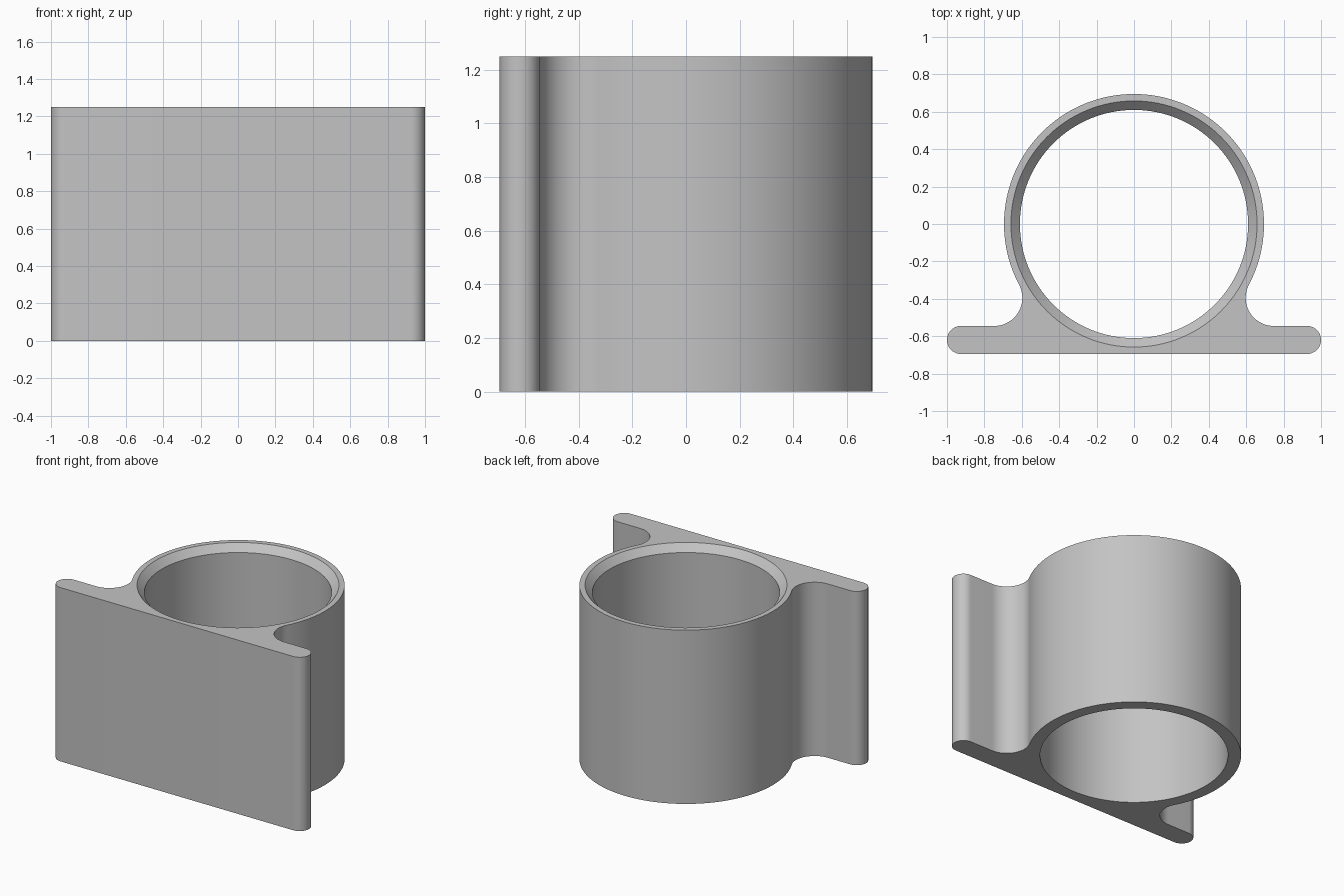
import bpy
import bmesh
from math import sin, cos, radians, degrees, atan2, sqrt

cube = bpy.data.objects.get("Cube")
if cube:
    bpy.data.objects.remove(cube, do_unlink=True)

# Main dimensions
HEIGHT = 1.25
OUTER = 0.695
BORE = 0.61
CHAMFER = 0.05
PLATE = 0.15          # thickness of the mounting plate
FILLET = 0.15
TIP = PLATE / 2


def arc(cx, cy, r, start, end, steps):
    """Points along an arc, angles in degrees."""
    angles = [radians(start + (end - start) * i / steps) for i in range(steps + 1)]
    return [(cx + r * cos(a), cy + r * sin(a)) for a in angles]


def ring(bm, points, z):
    return [bm.verts.new((x, y, z)) for x, y in points]


def wall(bm, a, b):
    for i in range(len(a)):
        j = (i + 1) % len(a)
        bm.faces.new((a[i], a[j], b[j], b[i]))


def cap(bm, outer, inner):
    edges = [bm.edges.get((loop[i - 1], loop[i]))
             for loop in (outer, inner) for i in range(len(loop))]
    bmesh.ops.triangle_fill(bm, edges=edges, use_beauty=True)


# Half outline: tube, fillet into the plate, rounded plate tip
fillet_y = -OUTER + PLATE + FILLET
fillet_x = sqrt((OUTER + FILLET) ** 2 - fillet_y ** 2)
tangent = degrees(atan2(fillet_y, fillet_x))
half = arc(0, 0, OUTER, 90, tangent, 48)
half += arc(fillet_x, fillet_y, FILLET, 180 + tangent, 270, 20)[1:]
half += arc(1 - TIP, -OUTER + TIP, TIP, 90, -90, 20)
outline = half + [(-x, y) for x, y in reversed(half[1:])]

bore = arc(0, 0, BORE, 0, 360, 128)[:-1]
mouth = arc(0, 0, BORE + CHAMFER - 0.002, 0, 360, 128)[:-1]

# Bracket body with a through bore, chamfered at the top
bm = bmesh.new()
outer_low = ring(bm, outline, 0)
outer_high = ring(bm, outline, HEIGHT)
bore_low = ring(bm, bore, 0)
bore_high = ring(bm, bore, HEIGHT - CHAMFER)
mouth_rim = ring(bm, mouth, HEIGHT)
wall(bm, outer_low, outer_high)
wall(bm, bore_low, bore_high)
wall(bm, bore_high, mouth_rim)
cap(bm, outer_low, bore_low)
cap(bm, outer_high, mouth_rim)
bmesh.ops.recalc_face_normals(bm, faces=bm.faces[:])

mesh = bpy.data.meshes.new("tube_bracket")
bm.to_mesh(mesh)
bm.free()
body = bpy.data.objects.new("tube_bracket", mesh)
bpy.context.collection.objects.link(body)

# Plain grey
grey = bpy.data.materials.new("plain grey")
grey.use_nodes = True
color = (0.55, 0.55, 0.55, 1)
grey.diffuse_color = color
grey.node_tree.nodes["Principled BSDF"].inputs["Base Color"].default_value = color
mesh.materials.append(grey)

# Smooth curved walls, crisp rims
bpy.ops.object.select_all(action="DESELECT")
body.select_set(True)
bpy.context.view_layer.objects.active = body
bpy.ops.object.shade_smooth_by_angle(angle=radians(30))
